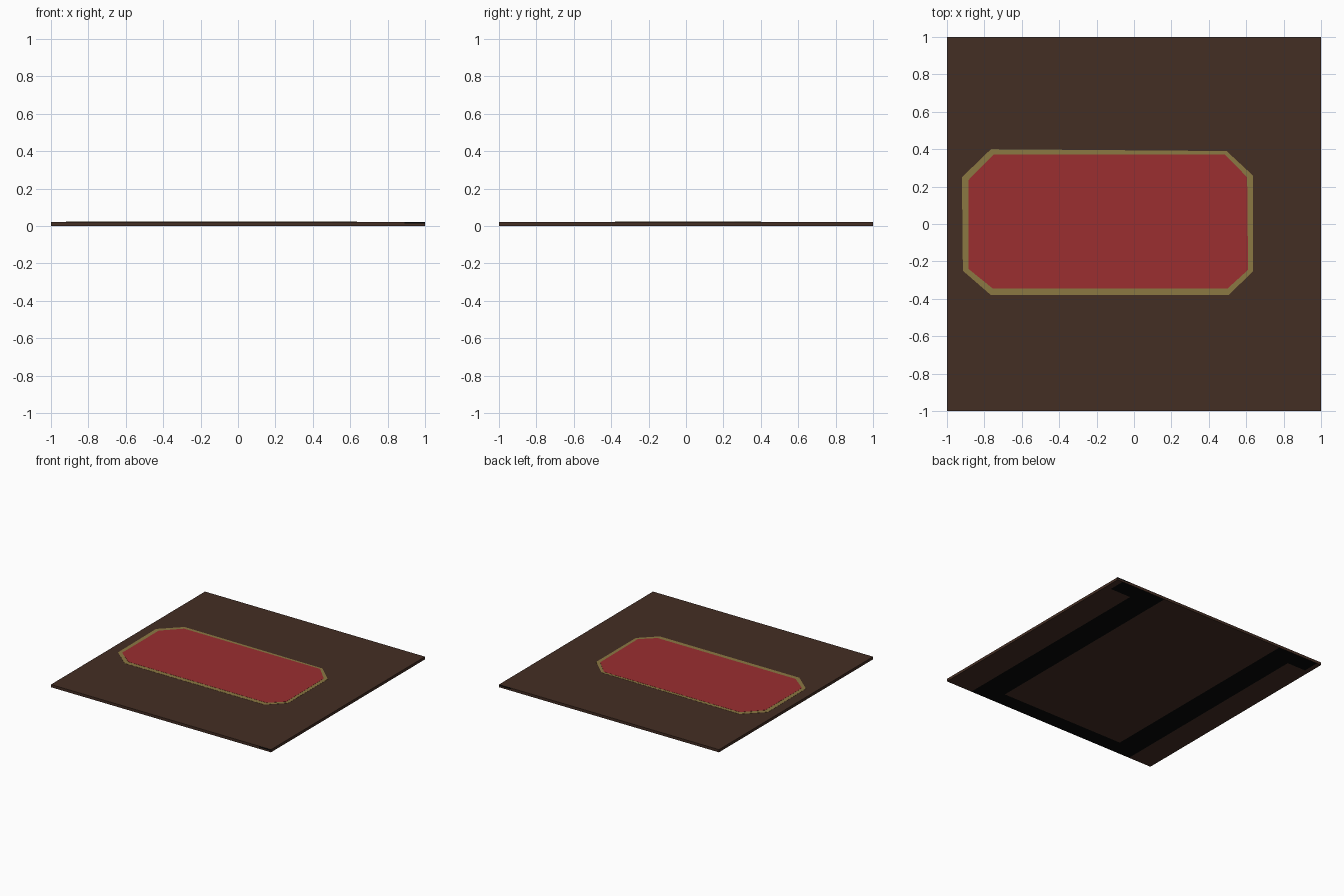
import bpy, bmesh
from mathutils import Vector

if "Cube" in bpy.data.objects:
    bpy.data.objects.remove(bpy.data.objects["Cube"])


def material(name, rgb):
    lin = [(c / 255 / 12.92) if c < 10.3 else ((c / 255 + 0.055) / 1.055) ** 2.4 for c in rgb]
    m = bpy.data.materials.new(name)
    m.diffuse_color = (*lin, 1)
    m.use_nodes = True
    m.node_tree.nodes["Principled BSDF"].inputs["Base Color"].default_value = m.diffuse_color
    return m


brown = material("dark brown", (68, 46, 36))
gold = material("old gold", (139, 120, 66))
red = material("deep red", (155, 46, 48))
black = material("black", (9, 9, 9))

TOP = 0.022


def finish(bm, name, mats):
    me = bpy.data.meshes.new(name)
    bm.to_mesh(me)
    bm.free()
    for m in mats:
        me.materials.append(m)
    ob = bpy.data.objects.new(name, me)
    bpy.context.collection.objects.link(ob)
    return ob


def plate(name, outline, z0, z1, mat):
    bm = bmesh.new()
    face = bm.faces.new([bm.verts.new((x, y, z0)) for x, y in outline])
    ext = bmesh.ops.extrude_face_region(bm, geom=[face])
    up = [v for v in ext["geom"] if isinstance(v, bmesh.types.BMVert)]
    bmesh.ops.translate(bm, verts=up, vec=(0, 0, z1 - z0))
    bmesh.ops.recalc_face_normals(bm, faces=bm.faces)
    return finish(bm, name, [mat])


# base board, cut along the colour borders of the underside and edges
bm = bmesh.new()
bmesh.ops.create_cube(bm, size=1)
for v in bm.verts:
    v.co = Vector((v.co.x * 2, v.co.y * 2, (v.co.z + 0.5) * TOP))
cuts = [((x, 0, 0), (1, 0, 0)) for x in (-0.96, -0.79, -0.59, 0.54, 0.76, 0.89, 0.95)]
cuts += [((0, y, 0), (0, 1, 0)) for y in (-0.87, 0.86)]
cuts += [((0, 0, 0.012), (0, 0, 1))]
for co, no in cuts:
    bmesh.ops.bisect_plane(bm, geom=bm.verts[:] + bm.edges[:] + bm.faces[:],
                           plane_co=co, plane_no=no)


def is_black(f):
    c, n = f.calc_center_median(), f.normal
    if n.z < -0.5:                      # winding band on the underside
        band = 0.54 < c.x < 0.76 or -0.79 < c.x < -0.59
        front = c.y < -0.87 and -0.79 < c.x < 0.76
        back = c.y > 0.86 and (0.54 < c.x < 0.95 or -0.96 < c.x < -0.59)
        return band or front or back
    # short dark pieces on the front and back edges
    return abs(n.y) > 0.5 and c.x > 0.89 and c.z > 0.012


bm.normal_update()
for f in bm.faces:
    f.material_index = int(is_black(f))
finish(bm, "base_board", [brown, black])

# eight-sided gold border and red field
border = [(-0.765, 0.40), (-0.92, 0.25), (-0.915, -0.25), (-0.765, -0.38),
          (0.505, -0.38), (0.635, -0.255), (0.635, 0.26), (0.495, 0.39)]
field = [(-0.75, 0.372), (-0.885, 0.235), (-0.885, -0.24), (-0.755, -0.345),
         (0.50, -0.345), (0.61, -0.245), (0.605, 0.25), (0.485, 0.372)]
plate("gold_border", border, TOP - 0.002, TOP + 0.001, gold)
plate("red_field", field, TOP - 0.002, TOP + 0.002, red)
